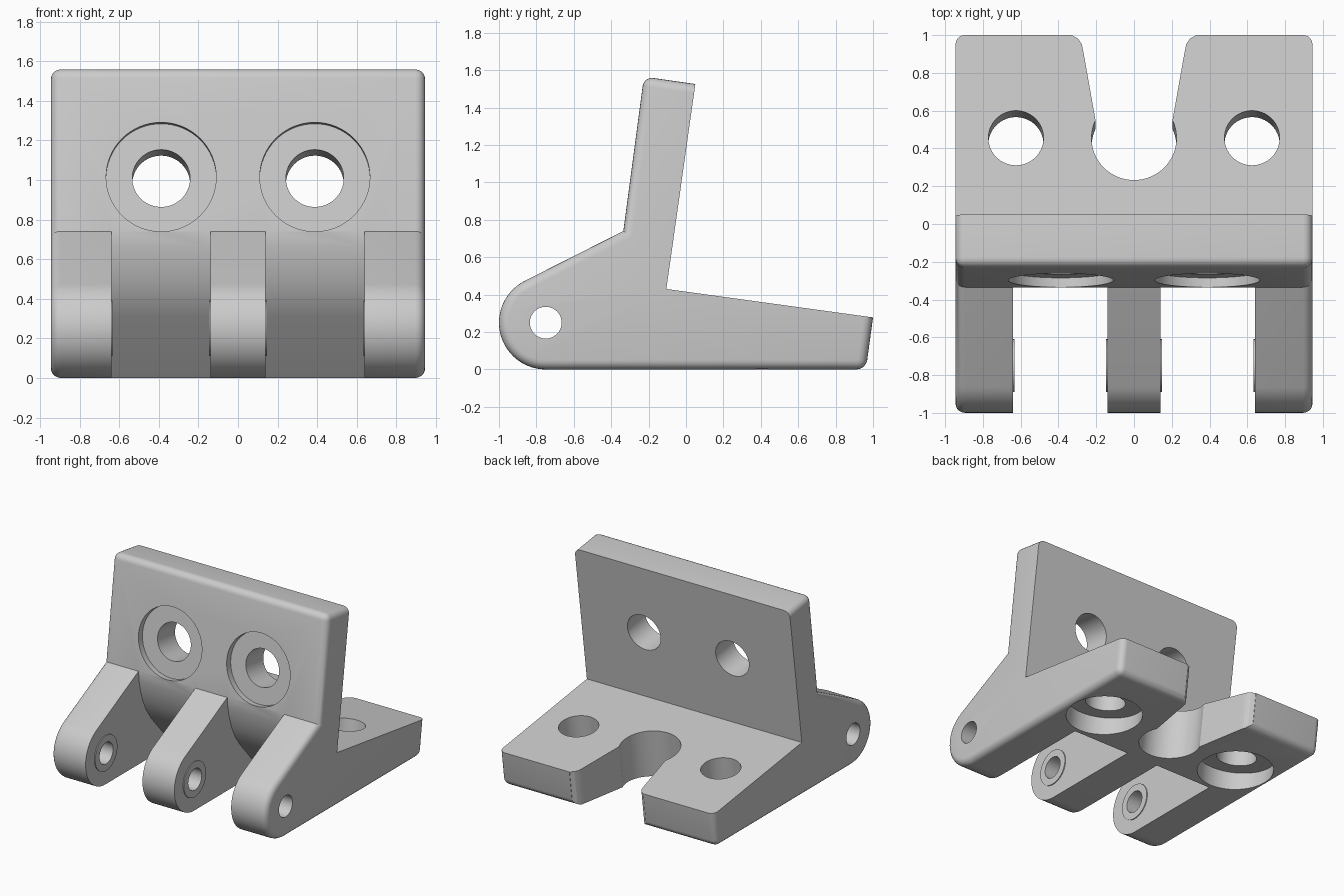
import bpy, bmesh, math
from mathutils import Matrix, Vector

cube = bpy.data.objects.get("Cube")
if cube:
    bpy.data.objects.remove(cube)

grey = bpy.data.materials.new("light_grey")
grey.use_nodes = True
grey.diffuse_color = (0.6, 0.6, 0.6, 1)
grey.node_tree.nodes["Principled BSDF"].inputs["Base Color"].default_value = (0.6, 0.6, 0.6, 1)

HALF = 0.945
TILT = math.radians(7.8)
PIN_Y, PIN_Z, KNUCKLE = -0.75, 0.25, 0.25


def finish(name, bm):
    bmesh.ops.recalc_face_normals(bm, faces=bm.faces)
    mesh = bpy.data.meshes.new(name)
    bm.to_mesh(mesh)
    bm.free()
    mesh.materials.append(grey)
    obj = bpy.data.objects.new(name, mesh)
    bpy.context.collection.objects.link(obj)
    return obj


def prism(points, axis_vec):
    """Closed profile swept along a vector."""
    bm = bmesh.new()
    face = bm.faces.new([bm.verts.new(p) for p in points])
    ext = bmesh.ops.extrude_face_region(bm, geom=[face])
    moved = [v for v in ext["geom"] if isinstance(v, bmesh.types.BMVert)]
    bmesh.ops.translate(bm, verts=moved, vec=axis_vec)
    return bm


def cylinder(name, radius, depth, center, axis_matrix):
    bm = bmesh.new()
    bmesh.ops.create_cone(bm, cap_ends=True, segments=64, radius1=radius, radius2=radius,
                          depth=depth, matrix=Matrix.Translation(center) @ axis_matrix)
    return finish(name, bm)


def combine(body, tool, operation="DIFFERENCE"):
    mod = body.modifiers.new(tool.name, "BOOLEAN")
    mod.operation, mod.object, mod.solver = operation, tool, "EXACT"
    bpy.context.view_layer.objects.active = body
    bpy.ops.object.modifier_apply(modifier=mod.name)
    bpy.data.objects.remove(tool)


# Bracket side profile: knuckle arc, base, inner corner, upright wall
arc = [math.radians(117 + 153 * i / 28) for i in range(29)]
profile = [(PIN_Y + KNUCKLE * math.cos(a), PIN_Z + KNUCKLE * math.sin(a)) for a in arc]
base_end, base_top, inner = (0.962, 0), (1.0, 0.278), (-0.105, 0.43)
wall_back, wall_front, wall_foot = (0.05, 1.526), (-0.225, 1.565), (-0.335, 0.74)
profile += [base_end, base_top, inner, wall_back, wall_front, wall_foot]
bm = prism([(-HALF, y, z) for y, z in profile], (2 * HALF, 0, 0))


# Round the outer edges, leaving the inner corner faces crisp
def at(v, p):
    return abs(v.co.y - p[0]) < 1e-4 and abs(v.co.z - p[1]) < 1e-4


rounded = []
for e in bm.edges:
    a, b = e.verts
    if abs(a.co.x - b.co.x) > 0.1:
        keep = at(a, base_end) or at(a, wall_front)
    else:
        keep = not (at(a, inner) or at(b, inner))
    if keep:
        rounded.append(e)
bmesh.ops.bevel(bm, geom=rounded, offset=0.05, offset_type="OFFSET", segments=5,
                profile=0.5, affect="EDGES", clamp_overlap=True)
body = finish("hinge_bracket", bm)

# Two gaps between the fingers, curving back under the wall
gap = [(-0.335, 0.74), (-0.328, 0.66), (-0.31, 0.575), (-0.28, 0.48), (-0.235, 0.39),
       (-0.175, 0.305), (0.11, -0.02), (0.11, -0.2), (-1.2, -0.2), (-1.2, 0.74)]
for x in (-0.64, 0.14):
    combine(body, finish("finger_gap", prism([(x, y, z) for y, z in gap], (0.5, 0, 0))))

# Thin washer faces on the finger sides, then the pin bore
along_x = Matrix.Rotation(math.pi / 2, 4, "Y")
for x0, x1 in ((-0.72, -0.633), (-0.147, 0.147), (0.633, 0.72)):
    combine(body, cylinder("washer_face", 0.14, x1 - x0,
                           ((x0 + x1) / 2, PIN_Y, PIN_Z), along_x), "UNION")
combine(body, cylinder("pin_bore", 0.085, 3, (0, PIN_Y, PIN_Z), along_x))

# Screw holes and counterbores, square to the tilted wall and base
through_wall = Matrix.Rotation(-math.pi / 2 - TILT, 4, "X")
through_base = Matrix.Rotation(-TILT, 4, "X")
for side in (-1, 1):
    wall_point = (side * 0.388, -0.297, 1.015)
    combine(body, cylinder("wall_hole", 0.146, 1, wall_point, through_wall))
    combine(body, cylinder("wall_counterbore", 0.278, 0.1, wall_point, through_wall))
    hole = Vector((side * 0.625, 0.455, 0.35))
    combine(body, cylinder("base_hole", 0.146, 1.2, hole, through_base))
    low = hole + through_base @ Vector((0, 0, -0.45))
    combine(body, cylinder("base_counterbore", 0.278, 0.4, low, through_base))

# Flared U notch in the back of the base
half = [(0.225 * math.sin(t), -0.225 * math.cos(t))
        for t in (math.radians(115 * i / 20) for i in range(21))]
half += [(0.268, 0.46), (0.276, 0.5), (0.295, 0.53), (0.325, 0.547), (0.325, 0.8)]
outline = half + [(-x, y) for x, y in reversed(half[1:])]
bm = prism([(x, y, -0.6) for x, y in outline], (0, 0, 1.0))
bm.transform(Matrix.Translation((0, 0.455, 0.35)) @ through_base)
combine(body, finish("notch", bm))

# Smooth the curved faces and keep real edges sharp
bpy.ops.object.select_all(action="DESELECT")
body.select_set(True)
bpy.context.view_layer.objects.active = body
bpy.ops.object.shade_smooth_by_angle(angle=math.radians(25))
